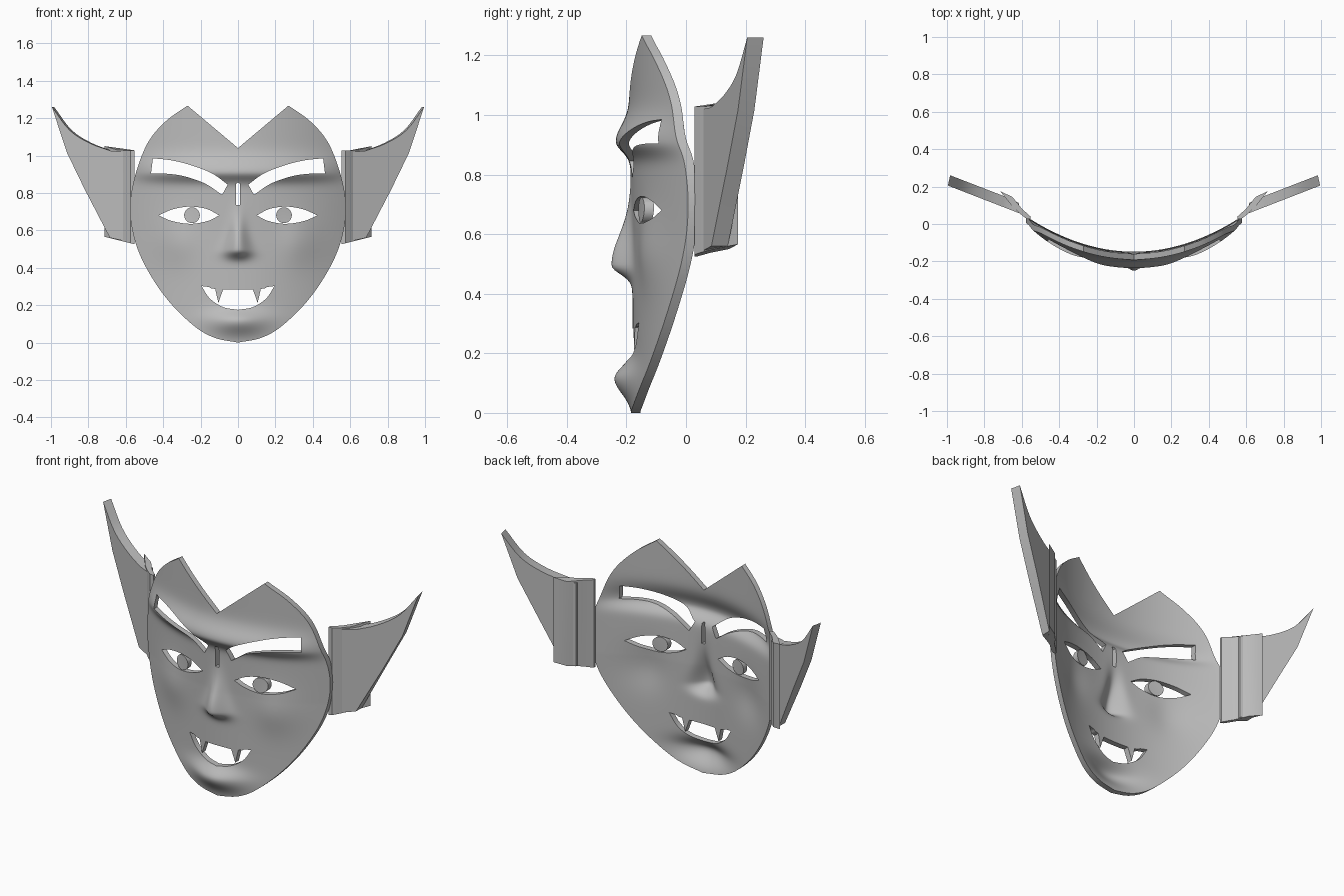
import bpy, bmesh, math
from mathutils import Vector

cube = bpy.data.objects.get("Cube")
if cube:
    bpy.data.objects.remove(cube, do_unlink=True)

grey = bpy.data.materials.new("plain grey")
grey.use_nodes = True
grey.diffuse_color = (0.5, 0.5, 0.5, 1)
grey.node_tree.nodes["Principled BSDF"].inputs["Base Color"].default_value = (0.5, 0.5, 0.5, 1)


def add_object(name, bm):
    bmesh.ops.recalc_face_normals(bm, faces=bm.faces)
    mesh = bpy.data.meshes.new(name)
    bm.to_mesh(mesh)
    bm.free()
    mesh.materials.append(grey)
    ob = bpy.data.objects.new(name, mesh)
    bpy.context.collection.objects.link(ob)
    return ob


def smooth(points, steps=8):
    """Catmull-Rom samples through an open list of 2D points."""
    p = [Vector(q) for q in points]
    p = [2 * p[0] - p[1]] + p + [2 * p[-1] - p[-2]]
    out = []
    for a, b, c, d in zip(p, p[1:], p[2:], p[3:]):
        for i in range(steps):
            t = i / steps
            out.append(b + (c - a) * t / 2 + (2 * a - 5 * b + 4 * c - d) * t**2 / 2
                       + (3 * b - a - 3 * c + d) * t**3 / 2)
    return out + [p[-2]]


def mirror(points):
    return [Vector((-p[0], p[1])) for p in points]


def prism(name, points, front, back):
    """Solid between two images of the same 2D polygon."""
    bm = bmesh.new()
    a = [bm.verts.new(front(*p)) for p in points]
    b = [bm.verts.new(back(*p)) for p in points]
    bm.faces.new(a)
    bm.faces.new(b[::-1])
    n = len(a)
    for i in range(n):
        j = (i + 1) % n
        bm.faces.new((a[i], b[i], b[j], a[j]))
    return add_object(name, bm)


def bump(v, centre, below, above):
    return math.exp(-((v - centre) / (below if v < centre else above)) ** 2)


def face_y(x, z):
    """Depth of the sculpted face: curved shell plus chin, nose, brow and cheeks."""
    y = -0.18 - 0.01 * min(1, max(0, z - 0.6) / 0.4) + 0.57 * x * x
    nose_width = 0.04 + 0.03 * bump(z, 0.44, 0.1, 0.12)
    y -= 0.07 * bump(z, 0.495, 0.04, 0.15) * bump(x, 0, nose_width, nose_width)
    y -= 0.06 * bump(z, 0.115, 0.07, 0.055) * bump(x, 0, 0.15, 0.15)
    y -= 0.048 * bump(z, 0.91, 0.045, 0.075) * max(0, 1 - (x / 0.58) ** 4)
    y -= 0.018 * bump(z, 0.54, 0.12, 0.13) * bump(abs(x), 0.32, 0.1, 0.12)
    return y


# Sculpted slab, larger than the face
THICK, STEP, COLS, ROWS = 0.032, 0.01, 124, 132
bm = bmesh.new()
layers = []
for offset in (0, THICK):
    layers.append([[bm.verts.new((x, face_y(x, z) + offset, z))
                    for x in ((c - COLS / 2) * STEP + 0.0003 for c in range(COLS + 1))]
                   for z in (r * STEP - 0.0217 for r in range(ROWS + 1))])
for g in layers:
    for r in range(ROWS):
        for c in range(COLS):
            bm.faces.new((g[r][c], g[r][c + 1], g[r + 1][c + 1], g[r + 1][c]))
rim = ([(0, c) for c in range(COLS)] + [(r, COLS) for r in range(ROWS)]
       + [(ROWS, c) for c in range(COLS, 0, -1)] + [(r, 0) for r in range(ROWS, 0, -1)])
f, b = layers
for (r, c), (s, d) in zip(rim, rim[1:] + rim[:1]):
    bm.faces.new((f[r][c], f[s][d], b[s][d], b[r][c]))
face = add_object("mask_face", bm)

# Flat pattern: face outline, eyes with pupils, brows, mouth with fangs, slot
half = smooth([(0.27, 1.267), (0.39, 1.18), (0.487, 1.06), (0.556, 0.87), (0.577, 0.70),
               (0.545, 0.524), (0.47, 0.364), (0.364, 0.214), (0.23, 0.085),
               (0.123, 0.025), (0, 0)])
outline = half + mirror(half)[-2::-1] + [Vector((0, 1.04))]
eye = (smooth([(0.10, 0.68), (0.17, 0.715), (0.26, 0.727), (0.35, 0.712), (0.425, 0.68)])[:-1]
       + smooth([(0.425, 0.68), (0.35, 0.649), (0.25, 0.635), (0.16, 0.651), (0.10, 0.68)])[:-1])
pupil = [Vector((0.246 + 0.042 * math.cos(a), 0.681 + 0.042 * math.sin(a)))
         for a in (math.tau * i / 28 for i in range(28))]
brow = (smooth([(0.455, 0.985), (0.36, 0.975), (0.257, 0.95), (0.14, 0.905), (0.055, 0.845)])
        + smooth([(0.085, 0.79), (0.176, 0.85), (0.283, 0.888), (0.37, 0.902), (0.465, 0.905)]))
lip = [(0.08, 0.283), (0.105, 0.212), (0.122, 0.287), (0.145, 0.29), (0.155, 0.297), (0.195, 0.302)]
jaw = smooth([(0.195, 0.302), (0.15, 0.235), (0.08, 0.19), (0, 0.175)])
mouth_half = [Vector(p) for p in lip] + jaw[1:]
mouth = mouth_half + mirror(mouth_half)[-2::-1]
slot = [(0.011, 0.735), (0.011, 0.848), (0, 0.857), (-0.011, 0.848), (-0.011, 0.735)]
loops = [outline, mouth, slot]
for part in (eye, pupil, brow):
    loops += [part, mirror(part)]

curve = bpy.data.curves.new("face_pattern", "CURVE")
curve.dimensions = "2D"
curve.fill_mode = "BOTH"
curve.extrude = 0.6
for loop in loops:
    spline = curve.splines.new("POLY")
    spline.points.add(len(loop) - 1)
    for point, p in zip(spline.points, loop):
        point.co = (p[0], p[1], 0, 1)
    spline.use_cyclic_u = True
pattern = bpy.data.objects.new("face_pattern", curve)
bpy.context.collection.objects.link(pattern)
pattern_mesh = pattern.evaluated_get(bpy.context.evaluated_depsgraph_get()).to_mesh()
bm = bmesh.new()
bm.from_mesh(pattern_mesh)
bpy.data.objects.remove(pattern, do_unlink=True)
bmesh.ops.remove_doubles(bm, verts=bm.verts, dist=0.0001)
for v in bm.verts:
    v.co = (v.co.x, -v.co.z, v.co.y)
cutter = add_object("face_cutter", bm)

# Trim the slab to the pattern and apply
trim = face.modifiers.new("trim", "BOOLEAN")
trim.operation = "INTERSECT"
trim.solver = "EXACT"
trim.object = cutter
bpy.context.view_layer.objects.active = face
face.select_set(True)
bpy.ops.object.modifier_apply(modifier=trim.name)
bpy.data.objects.remove(cutter, do_unlink=True)

# Swept-back ears with the tabs that join them to the face
ear = (smooth([(0.995, 1.26), (0.90, 1.135), (0.79, 1.065), (0.68, 1.025)], 4)
       + [(0.615, 1.02), (0.615, 0.545), (0.685, 0.56), (0.82, 0.82), (0.915, 1.016)])
tab = [(0.553, 0.028), (0.575, 0.028), (0.61, 0.055), (0.65, 0.093), (0.715, 0.175),
       (0.65, 0.145), (0.60, 0.082), (0.553, 0.04)]
for side, s in (("left", 1), ("right", -1)):
    prism(side + "_ear", ear,
          lambda x, z: (s * x, 0.06 + 0.388 * (x - 0.62), z),
          lambda x, z: (s * (x - 0.012 * (x > 0.7)), 0.115 + 0.388 * (x - 0.62), z))
    prism(side + "_ear_tab", tab,
          lambda x, y: (s * x, y, 0.525 + 0.25 * (x - 0.55)),
          lambda x, y: (s * x, y, 1.028 + 0.3 * max(0, x - 0.64)))

# Smooth skin with crisp cut edges
for ob in bpy.context.collection.objects:
    ob.select_set(ob.type == "MESH" and grey.name in ob.data.materials)
bpy.ops.object.shade_smooth_by_angle(angle=math.radians(35))
